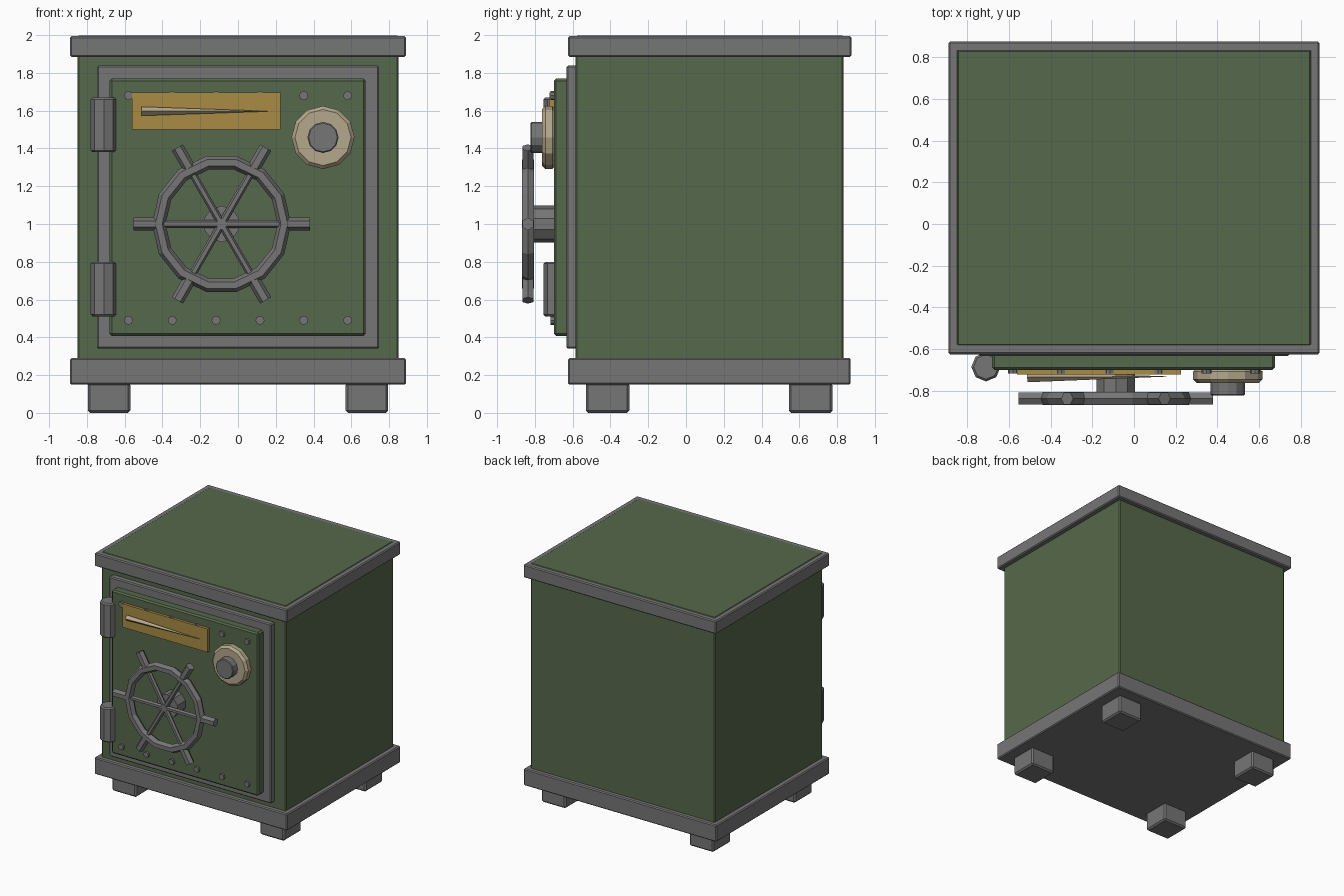
import bpy, math
from mathutils import Vector

if "Cube" in bpy.data.objects:
    bpy.data.objects.remove(bpy.data.objects["Cube"])


def material(name, rgb):
    m = bpy.data.materials.new(name)
    m.diffuse_color = (*rgb, 1)
    m.use_nodes = True
    m.node_tree.nodes["Principled BSDF"].inputs["Base Color"].default_value = m.diffuse_color
    return m


GREEN = material("green paint", (0.094, 0.138, 0.070))
GREY = material("grey steel", (0.18, 0.18, 0.18))
GOLD = material("brass", (0.40, 0.26, 0.058))
CREAM = material("cream dial", (0.46, 0.39, 0.26))


def finish(o, name, mat, bevel):
    o.name = name
    o.data.materials.append(mat)
    if bevel:
        b = o.modifiers.new("bevel", 'BEVEL')
        b.width, b.segments = bevel, 1
        b.limit_method, b.angle_limit = 'ANGLE', math.radians(50)
    return o


# box given by its extents
def box(name, x, y, z, mat, bevel=0.008):
    bpy.ops.mesh.primitive_cube_add(size=1)
    o = bpy.context.object
    for v in o.data.vertices:
        v.co = [lo + (c + 0.5) * (hi - lo) for c, (lo, hi) in zip(v.co, (x, y, z))]
    return finish(o, name, mat, bevel)


# faceted rod (or cone) between two points
def rod(name, a, b, r, n, mat, r2=None, bevel=0.0):
    a, b = Vector(a), Vector(b)
    d = b - a
    bpy.ops.mesh.primitive_cone_add(vertices=n, radius1=r, radius2=r if r2 is None else r2,
                                    depth=d.length, location=(a + b) / 2,
                                    rotation=d.to_track_quat('Z', 'Y').to_euler())
    return finish(bpy.context.object, name, mat, bevel)


# cabinet: body, base slab and four feet
box("body", (-0.85, 0.85), (-0.585, 0.835), (0.2, 1.998), GREEN)
box("base_slab", (-0.89, 0.89), (-0.625, 0.872), (0.15, 0.29), GREY)
for sx in (-1, 1):
    for y in ((-0.53, -0.30), (0.545, 0.775)):
        x = sorted((sx * 0.57, sx * 0.795))
        box("foot", x, y, (0.005 - 0.005, 0.16), GREY, 0.012)

# top rim: four bars around the body
for y in ((-0.625, -0.57), (0.825, 0.875)):
    box("top_rim_long", (-0.89, 0.89), y, (1.885, 1.994), GREY)
for x in ((-0.89, -0.84), (0.84, 0.89)):
    box("top_rim_side", x, (-0.622, 0.872), (1.885, 1.994), GREY)

# door frame and door
box("door_frame", (-0.747, 0.747), (-0.632, -0.57), (0.34, 1.838), GREY)
box("door", (-0.68, 0.676), (-0.70, -0.60), (0.408, 1.77), GREEN, 0.012)

# hinges
for z in (0.51, 1.38):
    rod("hinge", (-0.71, -0.685, z), (-0.71, -0.685, z + 0.29), 0.07, 8, GREY, bevel=0.01)

# rivets
for z in (0.49, 1.68):
    for i in range(6):
        x = -0.58 + i * 0.232
        rod("rivet", (x, -0.69, z), (x, -0.717, z), 0.024, 8, GREY)

# brass plaque with pointer
box("plaque", (-0.56, 0.225), (-0.722, -0.69), (1.50, 1.695), GOLD, 0)
rod("pointer", (-0.512, -0.735, 1.597), (0.155, -0.731, 1.597), 0.024, 4, CREAM, r2=0.001)

# combination dial and knob
rod("dial", (0.45, -0.69, 1.458), (0.45, -0.763, 1.458), 0.167, 12, CREAM, bevel=0.018)
rod("dial_knob", (0.45, -0.75, 1.458), (0.45, -0.823, 1.458), 0.082, 12, GREY, bevel=0.006)

# hand wheel: hub, ring, spokes and grips
C = Vector((-0.087, -0.837, 1.0))
rod("wheel_hub", C + Vector((0, 0.147, 0)), C + Vector((0, 0.03, 0)), 0.097, 10, GREY)
rod("wheel_cap", C + Vector((0, 0.04, 0)), C + Vector((0, -0.018, 0)), 0.03, 8, GREY)
bpy.ops.mesh.primitive_torus_add(major_segments=14, minor_segments=6, major_radius=0.332,
                                 minor_radius=0.036, location=C,
                                 rotation=(math.pi / 2, 0, 0))
finish(bpy.context.object, "wheel_ring", GREY, 0)
for i in range(6):
    d = Vector((math.cos(i * math.pi / 3), 0, math.sin(i * math.pi / 3)))
    rod("wheel_spoke", C, C + d * 0.34, 0.02, 6, GREY)
    rod("wheel_grip", C + d * 0.335, C + d * 0.467, 0.034, 6, GREY)
